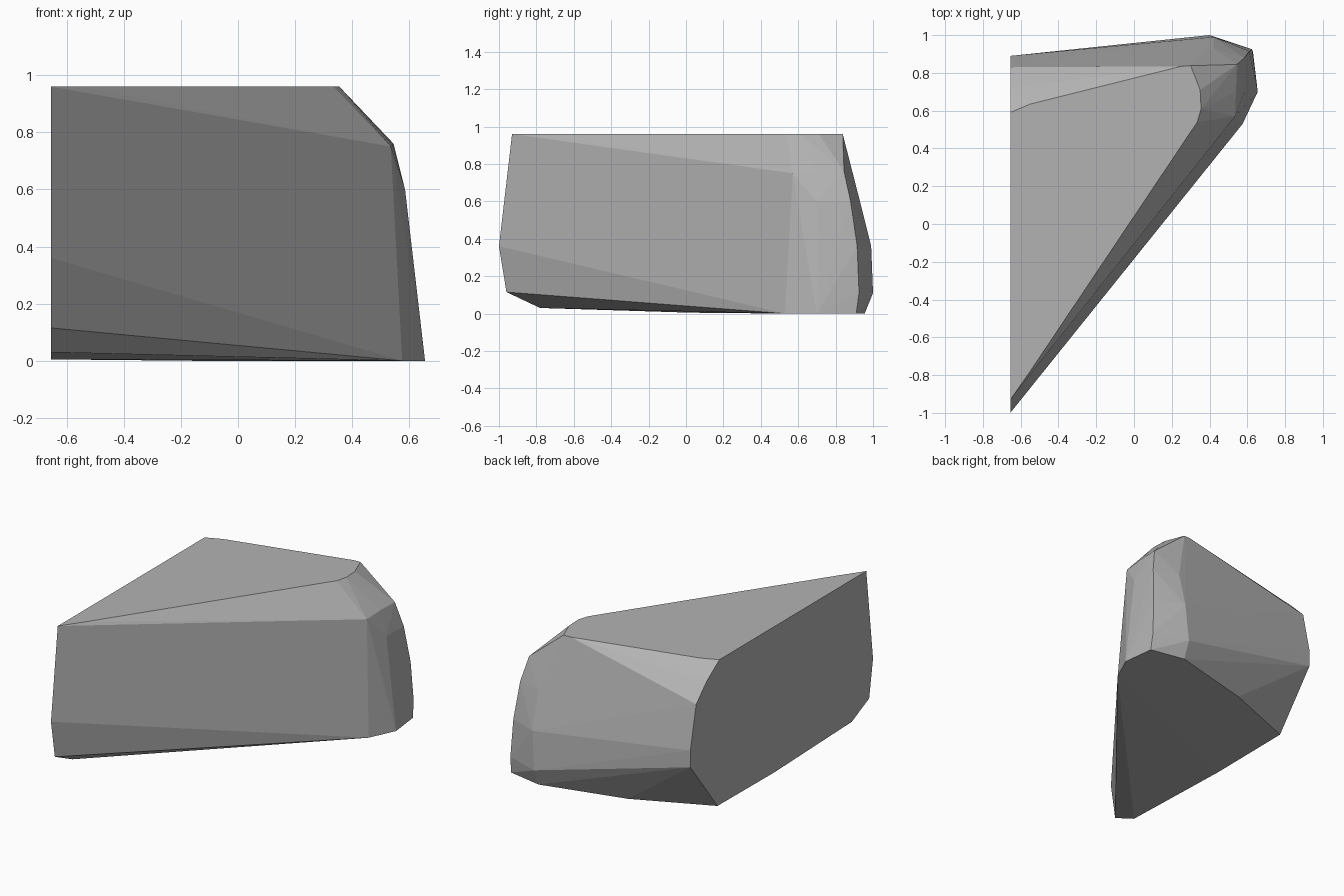
import bpy
import bmesh
import math

cube = bpy.data.objects.get("Cube")
if cube:
    bpy.data.objects.remove(cube, do_unlink=True)

CUT_X = -0.655
TOP_Z = 0.96


def make_material(name, value):
    material = bpy.data.materials.new(name)
    material.use_nodes = True
    colour = (value, value, value, 1.0)
    material.diffuse_color = colour
    shader = next(n for n in material.node_tree.nodes if n.type == "BSDF_PRINCIPLED")
    shader.inputs["Base Color"].default_value = colour
    return material


def build_hull(name, points, material):
    """Wrap the corner points in one faceted convex solid."""
    mesh = bpy.data.meshes.new(name)
    bm = bmesh.new()
    corners = [bm.verts.new(point) for point in points]
    result = bmesh.ops.convex_hull(bm, input=corners)
    unused = {g for key in ("geom_interior", "geom_unused") for g in result[key]}
    loose = [v for v in unused if isinstance(v, bmesh.types.BMVert) and v.is_valid]
    bmesh.ops.delete(bm, geom=loose, context="VERTS")
    # Merge the triangles of the flat cut, top and underside
    bmesh.ops.dissolve_limit(bm, angle_limit=math.radians(0.5),
                             verts=bm.verts[:], edges=bm.edges[:])
    bmesh.ops.recalc_face_normals(bm, faces=bm.faces[:])
    bm.to_mesh(mesh)
    bm.free()
    mesh.materials.append(material)
    chunk = bpy.data.objects.new(name, mesh)
    bpy.context.scene.collection.objects.link(chunk)
    return chunk


# Flat cut side, as (y, z)
cut_profile = [(-.93, .96), (-1, .36), (-.96, .115), (-.78, .03), (.02, .005),
               (.61, .01), (.89, .37), (.89, .48), (.83, .76), (.72, .87), (.59, .96)]

# Flat top, as (x, y)
top_outline = [(-.55, -.78), (.335, .54), (.355, .61), (.35, .71),
               (.3, .838), (.25, .835), (-.55, .635)]

# Rounded outer end, front to back
outer_end = [(.535, .57, .75), (.575, .53, 0),
             (.54, .7, .76), (.585, .7, .6), (.655, .7, 0),
             (.545, .845, .76), (.585, .88, .6), (.61, .915, .36),
             (.625, .925, .11), (.63, .91, 0)]

# Back corner and the lower back edge
back_corner = [(.42, .87, .77), (.42, .93, .6), (.42, .99, .36),
               (.4, 1, .11), (.4, .955, 0), (-.15, .815, 0)]

points = [(CUT_X, y, z) for y, z in cut_profile]
points += [(x, y, TOP_Z) for x, y in top_outline]
points += outer_end + back_corner

stone_grey = make_material("stone grey", 0.45)
build_hull("stone_chunk", points, stone_grey)
